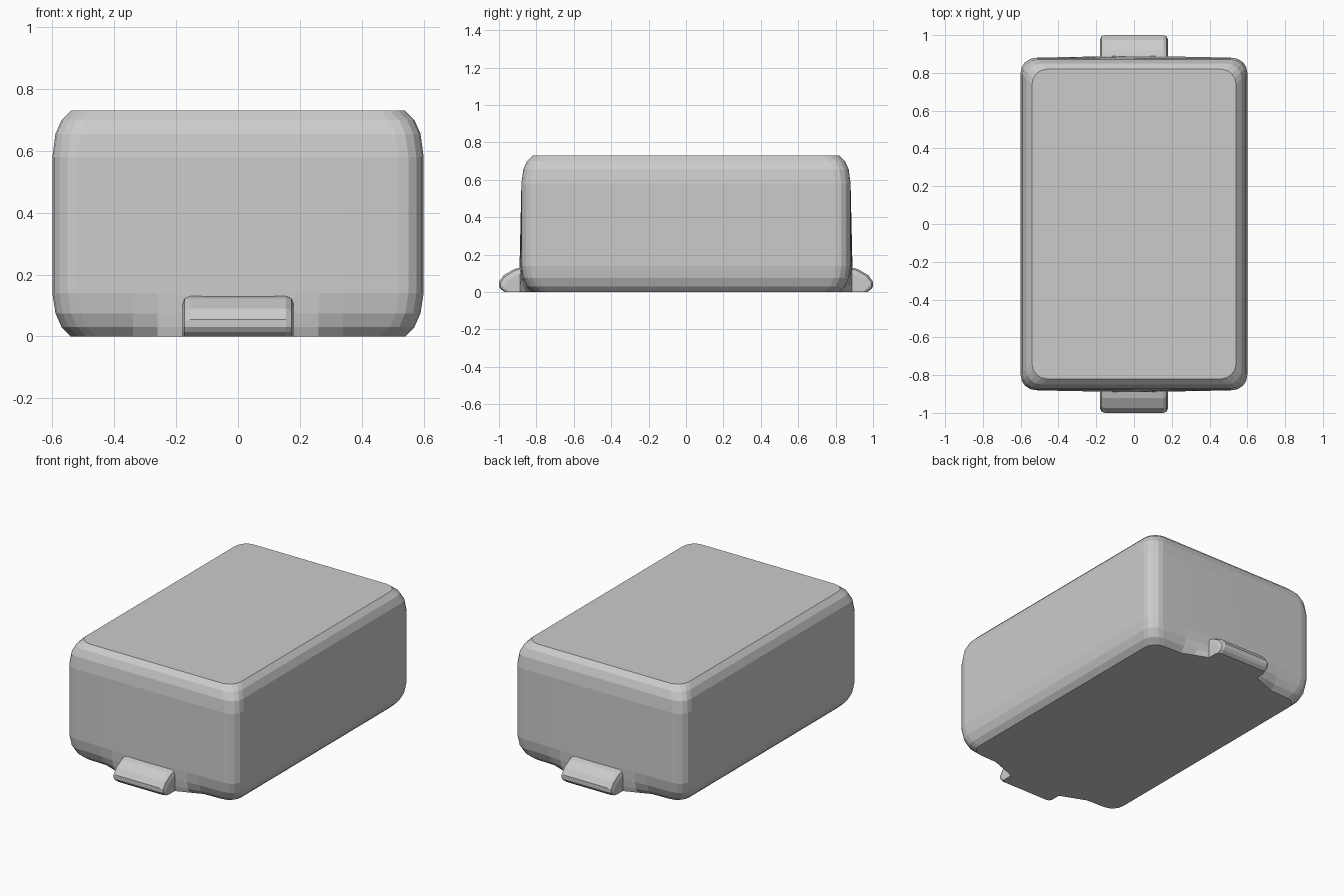
import bpy, bmesh
from math import sin, cos, pi

if "Cube" in bpy.data.objects:
    bpy.data.objects.remove(bpy.data.objects["Cube"])


def skin(loops, name):
    """Join matching vertex loops into a closed, flat-faceted object."""
    bm = bmesh.new()
    loops = [[bm.verts.new(p) for p in loop] for loop in loops]
    for a, b in zip(loops, loops[1:]):
        for i in range(len(a)):
            j = (i + 1) % len(a)
            bm.faces.new((a[i], a[j], b[j], b[i]))
    bm.faces.new(loops[0])
    bm.faces.new(loops[-1])
    bmesh.ops.recalc_face_normals(bm, faces=bm.faces)
    me = bpy.data.meshes.new(name)
    bm.to_mesh(me)
    bm.free()
    ob = bpy.data.objects.new(name, me)
    bpy.context.collection.objects.link(ob)


# Rounded outline; the lower end edges run out flush beside each tab
def ring(inset, z, radius=0.08):
    hx, hy = 0.60 - inset, 0.88 - inset
    half = []
    for i in range(5):      # right back corner
        a = i * pi / 8
        half.append((hx - radius + radius * cos(a),
                     hy - radius + radius * sin(a)))
    for x in (0.34, 0.26, 0.18, 0, -0.18, -0.26, -0.34):     # back end
        ax = abs(x)
        blend = min(1, max(0, (0.34 - ax) / 0.16)) if z < 0.3 else 0
        bulge = 0.01 * (1 - ax / 0.6) if z < 0.5 else 0
        half.append((x, hy + inset * blend + bulge))
    for i in range(5):      # left back corner
        a = pi / 2 + i * pi / 8
        half.append((-hx + radius + radius * cos(a),
                     hy - radius + radius * sin(a)))
    return [(s * x, s * y, z) for s in (1, -1) for x, y in half]


# Body: soft-edged block
profile = [(0.06, 0), (0.03, 0.03), (0.01, 0.075), (0, 0.14),
           (0, 0.58), (0.01, 0.655), (0.03, 0.70), (0.06, 0.73)]
skin([ring(d, z) for d, z in profile], "body")

# Tabs: sloped lugs at both ends
tab_profile = [(0.84, 0), (0.97, 0), (0.99, 0.015), (1.0, 0.03), (1.0, 0.055),
               (0.975, 0.09), (0.92, 0.122), (0.88, 0.132), (0.84, 0.132)]
for side, name in ((-1, "front_tab"), (1, "back_tab")):
    skin([[(x, side * (y - s * (y > 0.9)), z - s * (z > 0.04))
           for y, z in tab_profile]
          for x, s in ((-0.18, 0.025), (-0.173, 0.007), (-0.155, 0),
                       (0.155, 0), (0.173, 0.007), (0.18, 0.025))], name)
